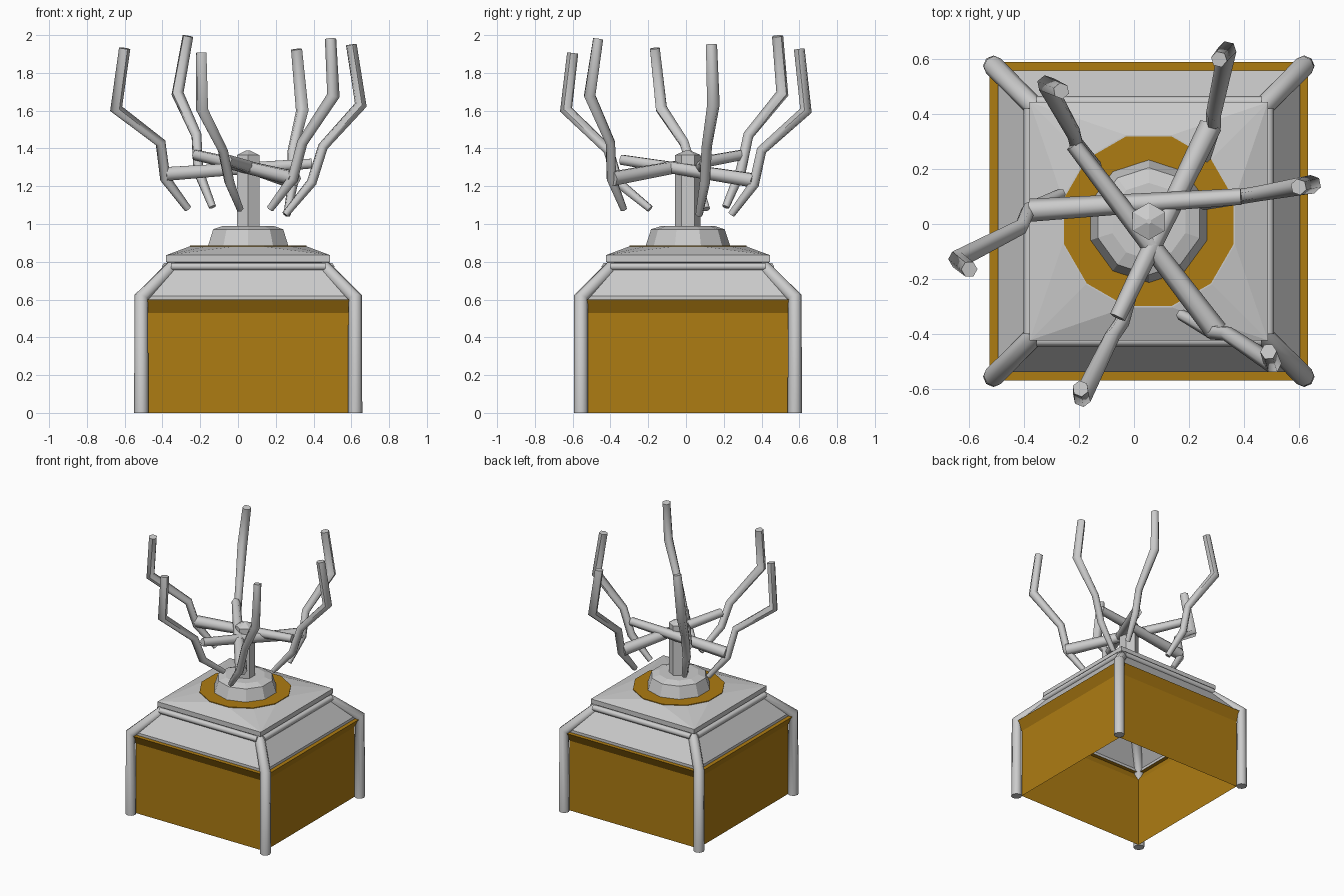
import bpy, bmesh, math
from mathutils import Vector

if "Cube" in bpy.data.objects:
    bpy.data.objects.remove(bpy.data.objects["Cube"])

CX, CY = 0.054, 0.01          # centre of the base


def material(name, col):
    m = bpy.data.materials.new(name)
    m.diffuse_color = (*col, 1)
    m.use_nodes = True
    m.node_tree.nodes["Principled BSDF"].inputs["Base Color"].default_value = m.diffuse_color
    return m


GREY = material("grey metal", (0.6, 0.6, 0.6))
OCHRE = material("ochre panel", (0.42, 0.2, 0.006))


def add_mesh(name, bm, mat):
    me = bpy.data.meshes.new(name)
    bm.to_mesh(me)
    bm.free()
    ob = bpy.data.objects.new(name, me)
    bpy.context.collection.objects.link(ob)
    me.materials.append(mat)
    return ob


def ring(n, r, z, turn=0.0):
    return [Vector((CX + r * math.cos(turn + 2 * math.pi * i / n),
                    CY + r * math.sin(turn + 2 * math.pi * i / n), z)) for i in range(n)]


def square(half, z):
    return ring(4, half * math.sqrt(2), z, math.pi / 4)


def loft(name, rings, mat, cap=False):
    """Skin a stack of equal-length rings, bottom to top."""
    bm = bmesh.new()
    rows = [[bm.verts.new(p) for p in r] for r in rings]
    n = len(rows[0])
    for a, b in zip(rows, rows[1:]):
        for i in range(n):
            j = (i + 1) % n
            bm.faces.new((a[i], a[j], b[j], b[i]))
    if cap:
        bm.faces.new(rows[0][::-1])
        bm.faces.new(rows[-1])
    return add_mesh(name, bm, mat)


def tube(name, pts, radii, res=1):
    """Capped tapered tube along a bent path."""
    cu = bpy.data.curves.new(name, 'CURVE')
    cu.dimensions = '3D'
    cu.bevel_depth = 1.0
    cu.bevel_resolution = res
    cu.use_fill_caps = True
    sp = cu.splines.new('POLY')
    sp.points.add(len(pts) - 1)
    for p, co, r in zip(sp.points, pts, radii):
        p.co = (*co, 1)
        p.radius = r
    ob = bpy.data.objects.new(name, cu)
    bpy.context.collection.objects.link(ob)
    cu.materials.append(GREY)
    bpy.ops.object.select_all(action='DESELECT')
    ob.select_set(True)
    bpy.context.view_layer.objects.active = ob
    bpy.ops.object.convert(target='MESH')
    bpy.ops.object.shade_smooth_by_angle(angle=math.radians(62))


# Open-bottomed wall box with a flared lip and ledge
loft("base_walls", [square(0.54, 0), square(0.54, 0.53), square(0.58, 0.60),
                    square(0.55, 0.60)], OCHRE)

# Sloping roof with a stepped slab
loft("roof", [square(0.55, 0.60), square(0.55, 0.62), square(0.435, 0.765),
              square(0.415, 0.79), square(0.434, 0.80), square(0.434, 0.835)], GREY)

# Roof deck: square edge blending into a round top
bm = bmesh.new()
for p in square(0.434, 0.835) + ring(12, 0.325, 0.88, math.pi / 12):
    bm.verts.new(p)
bmesh.ops.convex_hull(bm, input=bm.verts)
add_mesh("roof_deck", bm, GREY)

# Round ochre plate and hub cone
T12 = math.pi / 12
loft("deck_plate", [ring(12, 0.32, 0.878, T12), ring(12, 0.32, 0.885, T12)], OCHRE, True)
loft("hub_cone", [ring(10, 0.225, 0.88, math.pi / 2), ring(10, 0.195, 0.972, math.pi / 2),
                  ring(10, 0.14, 0.99, math.pi / 2)], GREY, True)

# Mast with a pointed cap
loft("mast", [ring(6, 0.068, 0.98, math.pi / 2), ring(6, 0.068, 1.365, math.pi / 2),
              ring(6, 0.01, 1.39, math.pi / 2)], GREY, True)

# Corner posts bending inward along the roof, and rails between them
for sx in (-1, 1):
    for sy in (-1, 1):
        path = [(CX + sx * h, CY + sy * h, z) for h, z in
                ((0.566, 0), (0.566, 0.612), (0.40, 0.775))]
        tube("corner_post", path, (0.038, 0.038, 0.036), 2)
for s in (-1, 1):
    tube("rail_x", [(CX - 0.41, CY + s * 0.435, 0.775), (CX + 0.41, CY + s * 0.435, 0.775)],
         (0.022, 0.022))
    tube("rail_y", [(CX + s * 0.435, CY - 0.41, 0.775), (CX + s * 0.435, CY + 0.41, 0.775)],
         (0.022, 0.022))

# Three tilted cross bars
tube("cross_bar", [(-0.38, 0.05, 1.265), (0.39, 0.10, 1.32)], (0.042, 0.03))
tube("cross_bar", [(0.28, 0.36, 1.23), (-0.06, -0.34, 1.34)], (0.042, 0.03))
tube("cross_bar", [(0.30, -0.39, 1.24), (-0.22, 0.29, 1.365)], (0.042, 0.03))

# Six bent claws: lower tip, joint, knee, elbow, upper tip
claws = [
    [(-0.265, 0.11, 1.08), (-0.385, 0.05, 1.24), (-0.41, -0.01, 1.43), (-0.645, -0.13, 1.61), (-0.60, -0.165, 1.93)],
    [(0.26, 0.24, 1.05), (0.29, 0.36, 1.21), (0.29, 0.40, 1.39), (0.34, 0.635, 1.60), (0.31, 0.60, 1.925)],
    [(-0.135, 0.21, 1.09), (-0.21, 0.29, 1.28), (-0.22, 0.33, 1.47), (-0.32, 0.51, 1.69), (-0.265, 0.485, 1.995)],
    [(0.25, 0.07, 1.05), (0.39, 0.10, 1.22), (0.45, 0.11, 1.41), (0.65, 0.145, 1.63), (0.60, 0.135, 1.95)],
    [(0.01, -0.19, 1.08), (-0.045, -0.36, 1.22), (-0.08, -0.41, 1.39), (-0.19, -0.635, 1.605), (-0.195, -0.60, 1.905)],
    [(0.17, -0.33, 1.08), (0.29, -0.395, 1.24), (0.34, -0.40, 1.43), (0.505, -0.51, 1.68), (0.49, -0.465, 1.98)],
]
for c in claws:
    tube("claw", c, (0.02, 0.028, 0.028, 0.034, 0.03))
